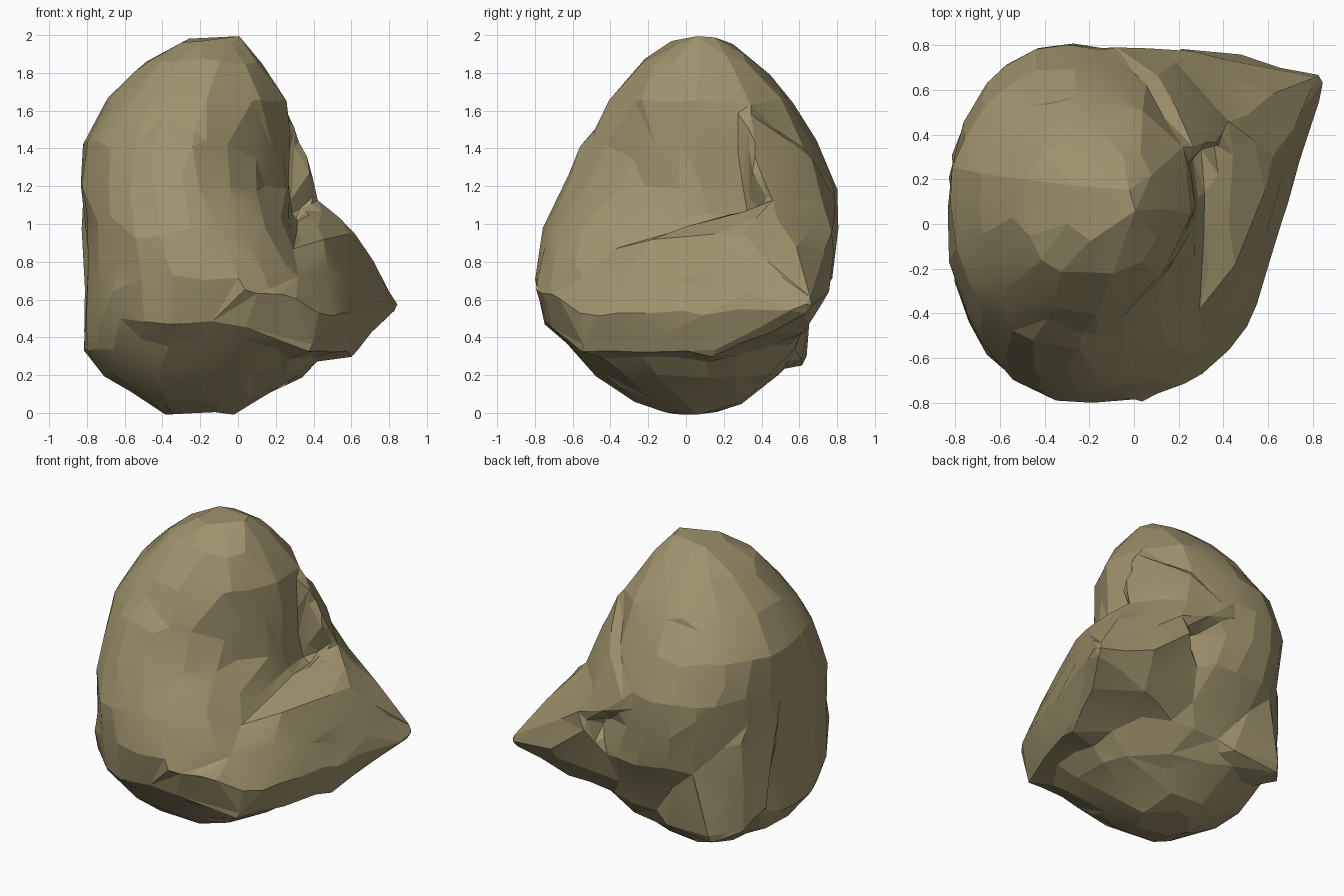
import bpy
import bmesh
import math
import random
from mathutils import Vector, noise

random.seed(4)
cube = bpy.data.objects.get("Cube")
if cube:
    bpy.data.objects.remove(cube, do_unlink=True)

stone = bpy.data.materials.new("olive_tan_stone")
stone.use_nodes = True
colour = (0.345, 0.29, 0.152, 1)
stone.diffuse_color = colour
stone.node_tree.nodes["Principled BSDF"].inputs["Base Color"].default_value = colour

SIDES = 24


def rounded(value, power):
    """Push a sine or cosine towards a squarer or a more bevelled outline."""
    return math.copysign(abs(value) ** power, value)


def add_boulder(bm, rows):
    """Loft rings between the given extents, bevelled at the front right corner."""
    rings = []
    for z, left, right, front, back, bevel in rows:
        ring = []
        for i in range(SIDES):
            a = math.tau * i / SIDES
            c, s = math.cos(a), math.sin(a)
            power = bevel if c > 0 and s < 0 else 0.9
            x = (left + right) / 2 + (right - left) / 2 * rounded(c, power)
            y = (front + back) / 2 + (back - front) / 2 * rounded(s, power)
            ring.append(bm.verts.new((x, y, z)))
        rings.append(ring)
    for low, high in zip(rings, rings[1:]):
        for i in range(SIDES):
            j = (i + 1) % SIDES
            bm.faces.new((low[i], low[j], high[j], high[i]))
    bm.faces.new(rings[0][::-1])
    bm.faces.new(rings[-1])


def add_chunk(bm, points):
    """Add a convex block of stone around the given corners."""
    chunk = bmesh.new()
    for p in points:
        chunk.verts.new(p)
    result = bmesh.ops.convex_hull(chunk, input=chunk.verts)
    bmesh.ops.delete(chunk, geom=result["geom_interior"], context="VERTS")
    bmesh.ops.recalc_face_normals(chunk, faces=chunk.faces)
    mesh = bpy.data.meshes.new("chunk")
    chunk.to_mesh(mesh)
    chunk.free()
    bm.from_mesh(mesh)
    bpy.data.meshes.remove(mesh)


bm = bmesh.new()

# Main boulder: height, left, right, front and back extents, corner bevel
add_boulder(bm, [
    (0.0, -.38, -.03, -.1, .17, .9),
    (.06, -.5, .08, -.29, .29, .9),
    (.2, -.71, .34, -.48, .48, .9),
    (.34, -.82, .48, -.61, .59, .9),
    (.48, -.81, .48, -.76, .64, .9),
    (.72, -.8, .44, -.81, .77, .9),
    (.95, -.81, .3, -.77, .8, .95),
    (1.2, -.83, .26, -.66, .8, 1.35),
    (1.42, -.82, .27, -.54, .69, 1.4),
    (1.65, -.69, .26, -.4, .56, 1.15),
    (1.86, -.5, .12, -.23, .37, .95),
    (1.96, -.32, .04, -.07, .23, .9),
    (2.0, -.12, -.01, .07, .17, .9),
])

# Pointed ledge running out to the back corner
add_chunk(bm, [
    (.85, .65, .56), (.8, .56, .6), (.63, .3, .95), (.54, .1, .95),
    (.44, -.2, .92), (.3, -.38, .86), (.53, -.4, .52), (.43, -.56, .5),
    (.3, -.67, .62), (.03, -.79, .66), (-.1, -.76, .47), (.38, -.55, .33),
    (.62, .12, .31), (.66, .4, .4), (.4, .62, .42), (.5, .76, .62),
    (.2, .79, .85), (.5, .4, 1.05), (.42, .46, 1.12), (-.1, .5, .32),
    (-.2, 0, .2), (.05, .1, .75), (.25, .76, .98), (.62, .58, .86),
])

# Shoulder behind the hollow
add_chunk(bm, [
    (.39, .37, 1.3), (.4, .43, 1.17), (.27, .3, 1.61), (.2, .48, 1.5),
    (.1, .66, 1.36), (.28, .7, 1.03), (.42, .5, 1.06), (.24, .77, .92),
    (-.1, .8, 1.1), (-.2, .3, 1.5), (-.2, .3, .9), (.1, .3, .8),
])

# Low heel at the back of the flat side
add_chunk(bm, [
    (-.62, .62, .26), (-.77, .45, .31), (-.82, .3, .4), (-.83, .12, 1.35),
    (-.75, .48, .9), (-.5, .69, .8), (-.25, .62, .28), (-.3, .2, .16),
    (-.3, .6, .9),
])

mesh = bpy.data.meshes.new("rock")
bm.to_mesh(mesh)
bm.free()
rock = bpy.data.objects.new("rock", mesh)
bpy.context.collection.objects.link(rock)
bpy.context.view_layer.objects.active = rock
rock.select_set(True)


def apply(kind, **settings):
    mod = rock.modifiers.new(kind.lower(), kind)
    for key, value in settings.items():
        setattr(mod, key, value)
    bpy.ops.object.modifier_apply(modifier=mod.name)


# Fuse the pieces, wear the edges, then break the skin into rough facets
apply("REMESH", mode="VOXEL", voxel_size=0.03)
apply("SMOOTH", factor=0.5, iterations=3)
for v in rock.data.vertices:
    bump = noise.noise(v.co * 4.5 + Vector((3, 1, 7)))
    v.co += v.normal * 0.016 * bump
apply("DECIMATE", ratio=620 / (2 * len(rock.data.polygons)))
for v in rock.data.vertices:
    v.co += v.normal * random.uniform(-.006, .01)

rock.data.materials.clear()
rock.data.materials.append(stone)
bpy.ops.object.shade_smooth_by_angle(angle=math.radians(12))
